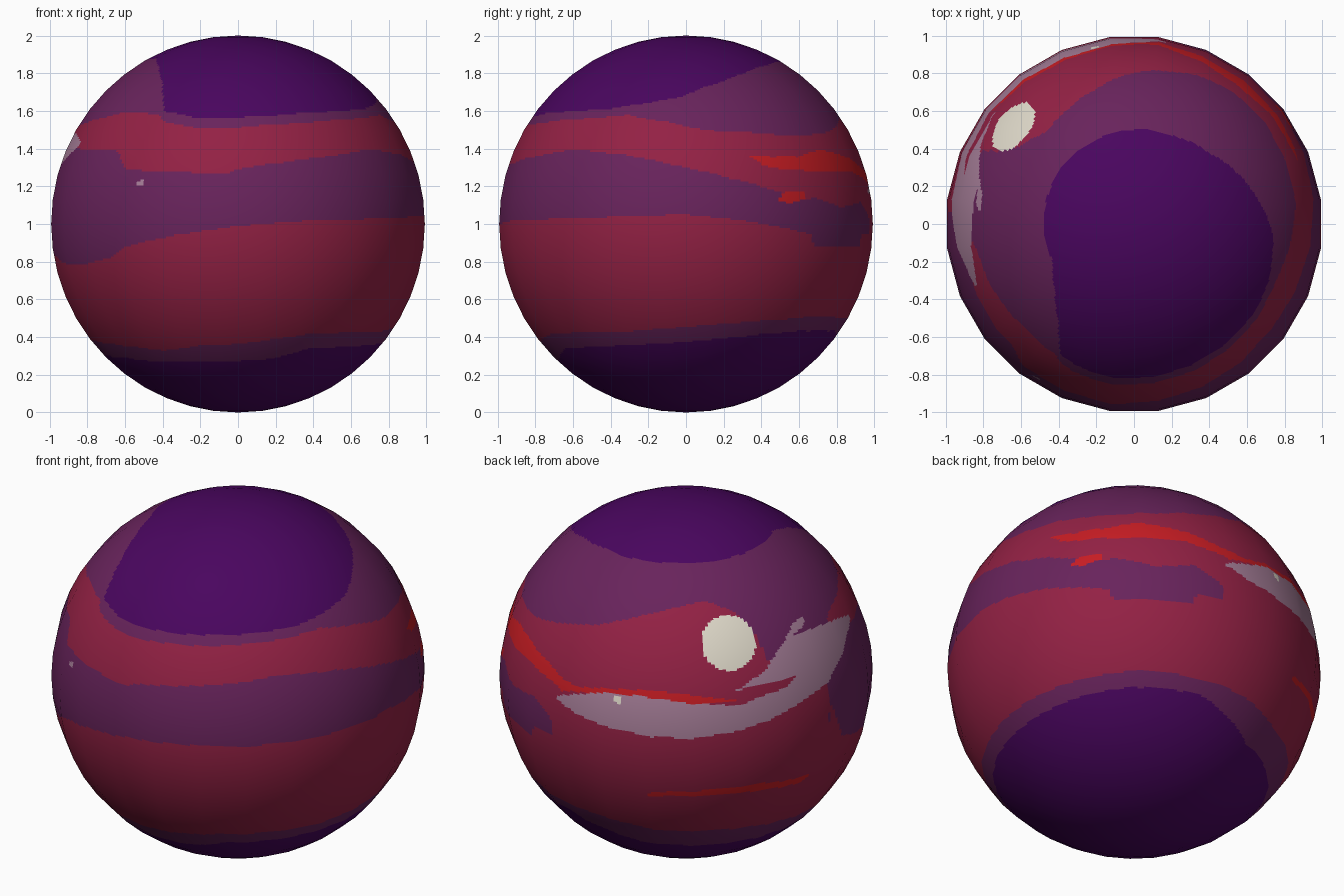
import bpy
import bmesh
from math import radians, degrees, sin, cos, atan2
from mathutils import Matrix, Vector

default = bpy.data.objects.get("Cube")
if default:
    bpy.data.objects.remove(default)

# Flat colours, given as display values and stored as linear ones
COLOURS = {
    "deep_purple": (75, 14, 95),
    "plum": (104, 40, 92),
    "crimson": (146, 38, 70),
    "scarlet": (198, 34, 40),
    "mauve": (166, 126, 152),
    "cream": (224, 218, 202),
}
SLOT = {name: i for i, name in enumerate(COLOURS)}


def make_material(name, rgb):
    mat = bpy.data.materials.new(name)
    mat.use_nodes = True
    colour = [(c / 255) ** 2.2 for c in rgb] + [1.0]
    mat.diffuse_color = colour
    shader = mat.node_tree.nodes["Principled BSDF"]
    shader.inputs["Base Color"].default_value = colour
    shader.inputs["Roughness"].default_value = 0.8
    return mat


# Band edges from top to bottom: (longitude in degrees, height)
CAP_EDGE = [(-180, 1.877), (-155, 1.88), (-140, 1.837), (-128, 1.76), (-123, 1.68),
            (-119, 1.6), (-104, 1.565), (-90, 1.57), (-68, 1.587), (-32, 1.613),
            (-19, 1.638), (-4, 1.673), (8, 1.727), (26, 1.79), (43, 1.834),
            (67, 1.86), (121, 1.872), (180, 1.877)]
UPPER_RED_TOP = [(-180, 1.4), (-174, 1.5), (-170, 1.53), (-138, 1.595), (-122, 1.585),
                 (-117, 1.54), (-103, 1.51), (-90, 1.516), (-53, 1.553), (-22, 1.58),
                 (-7, 1.543), (7, 1.5), (20, 1.49), (43, 1.47), (60, 1.49), (75, 1.54),
                 (90, 1.59), (106, 1.665), (120, 1.71), (134, 1.737), (146, 1.675),
                 (152, 1.57), (154, 1.45), (158, 1.33), (178, 1.3), (180, 1.4)]
UPPER_RED_BASE = [(-180, 1.35), (-172, 1.42), (-160, 1.4), (-134, 1.39), (-129, 1.29),
                  (-115, 1.283), (-94, 1.27), (-89, 1.3), (-70, 1.34), (-50, 1.38),
                  (-41, 1.4), (-19, 1.367), (0, 1.303), (18, 1.23), (31, 1.17),
                  (38, 1.13), (45, 1.14), (56, 1.085), (70, 1.12), (78, 1.05),
                  (79, 0.95), (175, 0.95), (177, 1.3), (180, 1.35)]
LOWER_RED_TOP = [(-180, 0.98), (-177, 0.87), (-164, 0.79), (-147, 0.78), (-134, 0.82),
                 (-127, 0.88), (-111, 0.936), (-90, 0.99), (-71, 1.016), (-27, 1.037),
                 (0, 1.053), (17, 1.02), (34, 0.973), (42, 0.94), (44, 0.88),
                 (68, 0.88), (70, 0.95), (175, 0.95), (177, 1.1), (180, 0.98)]
LOWER_RED_BASE = [(-180, 0.39), (-146, 0.356), (-122, 0.324), (-106, 0.35), (-90, 0.36),
                  (-74, 0.39), (-62, 0.415), (-18, 0.43), (5, 0.457), (28, 0.484),
                  (55, 0.51), (92, 0.49), (116, 0.442), (141, 0.44), (180, 0.39)]
FOOT_EDGE = [(-180, 0.3), (-149, 0.29), (-134, 0.27), (-90, 0.27), (-76, 0.28),
             (-59, 0.335), (-18, 0.356), (5, 0.378), (29, 0.41), (48, 0.43),
             (76, 0.43), (106, 0.315), (141, 0.305), (180, 0.3)]
BANDS = [("deep_purple", CAP_EDGE), ("plum", UPPER_RED_TOP), ("crimson", UPPER_RED_BASE),
         ("plum", LOWER_RED_TOP), ("crimson", LOWER_RED_BASE), ("plum", FOOT_EDGE)]

# Cloud outlines, drawn flat and projected on to the globe along a direction
PALE_SWIRL = [(-.71, -.13), (-.46, -.11), (-.25, -.13), (.02, -.17), (.29, -.18),
              (.54, -.08), (.6, -.02), (.45, -.06), (.27, -.1), (.42, 0), (.53, .17),
              (.58, .27), (.64, .3), (.63, .25), (.57, .19), (.77, .27), (.88, .31),
              (.88, .25), (.84, .09), (.77, -.05), (.61, -.17), (.45, -.26),
              (.24, -.33), (.02, -.36), (-.19, -.35), (-.41, -.3), (-.59, -.23)]
BACK_STREAK = [(-.94, .3), (-.9, .27), (-.81, .13), (-.67, -.03), (-.59, -.08),
               (-.41, -.09), (-.19, -.1), (.07, -.13), (.29, -.155), (.02, -.18),
               (-.25, -.14), (-.46, -.12), (-.67, -.1), (-.78, .02), (-.91, .18)]
LOW_STREAK = [(-.22, -.65), (.07, -.64), (.34, -.61), (.56, -.58), (.67, -.55),
              (.61, -.6), (.4, -.64), (.07, -.67), (-.19, -.67)]
SIDE_STREAK = [(.34, .36), (.56, .36), (.9, .33), (.97, .235), (.88, .28),
               (.53, .29), (.42, .31)]
SIDE_FLECK = [(.49, .13), (.53, .18), (.64, .17), (.64, .14), (.55, .11)]


def basis(azimuth, elevation):
    a, e = radians(azimuth), radians(elevation)
    toward = Vector((cos(a) * cos(e), sin(a) * cos(e), sin(e)))
    right = Vector((-sin(a), cos(a), 0))
    return right, toward.cross(right), toward


BACK, SIDE = basis(125, 25), basis(0, 0)
CLOUDS = [("mauve", BACK, PALE_SWIRL), ("scarlet", BACK, BACK_STREAK),
          ("scarlet", BACK, LOW_STREAK), ("scarlet", SIDE, SIDE_STREAK),
          ("scarlet", SIDE, SIDE_FLECK)]
# Round spots: colour, direction, radius
SPOTS = [("cream", Vector((-.65, .525, .549)).normalized(), .152),
         ("cream", Vector((-.21, .94, .25)).normalized(), .02),
         ("mauve", Vector((-.52, -.825, .22)).normalized(), .018)]


def edge_height(edge, lon):
    for (x0, z0), (x1, z1) in zip(edge, edge[1:]):
        if lon <= x1:
            return z0 + (z1 - z0) * (lon - x0) / (x1 - x0)
    return edge[-1][1]


def inside(outline, u, v):
    hit = False
    for (x0, y0), (x1, y1) in zip(outline, outline[1:] + outline[:1]):
        if (y0 > v) != (y1 > v) and u < x0 + (x1 - x0) * (v - y0) / (y1 - y0):
            hit = not hit
    return hit


def colour_at(p):
    for name, centre, radius in SPOTS:
        if (p - centre).length < radius:
            return name
    for name, (right, up, toward), outline in CLOUDS:
        if p.dot(toward) > 0 and inside(outline, p.dot(right), p.dot(up)):
            return name
    lon = degrees(atan2(p.y, p.x))
    for name, edge in BANDS:
        if p.z + 1 > edge_height(edge, lon):
            return name
    return "deep_purple"


# Globe: 24-sided ball, its flat panels divided finely to carry the bands
bm = bmesh.new()
bmesh.ops.create_uvsphere(bm, u_segments=24, v_segments=24, radius=1)
bmesh.ops.rotate(bm, verts=bm.verts[:], matrix=Matrix.Rotation(radians(7.5), 3, "Z"))
bmesh.ops.subdivide_edges(bm, edges=bm.edges[:], cuts=11, use_grid_fill=True)
for face in bm.faces:
    face.smooth = True
    face.material_index = SLOT[colour_at(face.calc_center_median().normalized())]

mesh = bpy.data.meshes.new("banded_globe")
bm.to_mesh(mesh)
bm.free()
for name, rgb in COLOURS.items():
    mesh.materials.append(make_material(name, rgb))

# Round shading across the panels
mesh.normals_split_custom_set_from_vertices([v.co.normalized() for v in mesh.vertices])

globe = bpy.data.objects.new("banded_globe", mesh)
globe.location.z = 1
bpy.context.collection.objects.link(globe)
